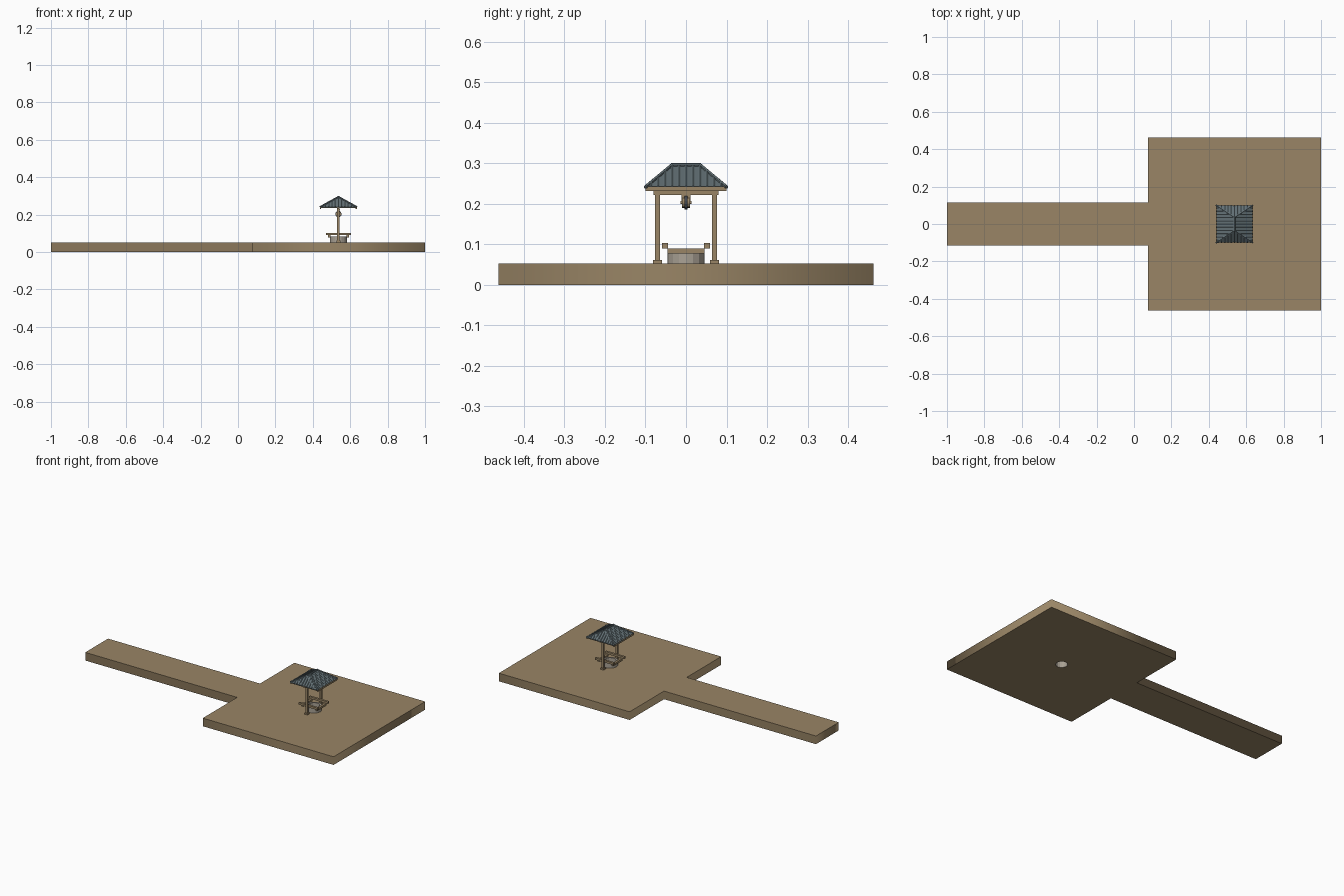
import bpy, bmesh, math
from mathutils import Vector

if "Cube" in bpy.data.objects:
    bpy.data.objects.remove(bpy.data.objects["Cube"])

CX = 0.537   # centre of the well along x


def material(name, rgb):
    m = bpy.data.materials.new(name)
    m.diffuse_color = (*rgb, 1)
    m.use_nodes = True
    m.node_tree.nodes["Principled BSDF"].inputs["Base Color"].default_value = m.diffuse_color
    return m


WOOD = material("tan wood", (0.32, 0.235, 0.132))
STONE = material("pale stone", (0.40, 0.36, 0.30))
SLATE = material("slate grey", (0.125, 0.165, 0.18))
METAL = material("dark metal", (0.06, 0.065, 0.075))


def finish(name, bm, mat):
    bmesh.ops.recalc_face_normals(bm, faces=bm.faces)
    me = bpy.data.meshes.new(name)
    bm.to_mesh(me)
    bm.free()
    me.materials.append(mat)
    ob = bpy.data.objects.new(name, me)
    bpy.context.collection.objects.link(ob)
    return ob


def box(name, x, y, z, mat):
    """Box from (min, max) ranges; x is relative to the well centre."""
    bm = bmesh.new()
    bmesh.ops.create_cube(bm, size=1)
    for v in bm.verts:
        v.co = [r[0] + (c + 0.5) * (r[1] - r[0]) for c, r in zip(v.co, (x, y, z))]
        v.co.x += CX
    return finish(name, bm, mat)


def rod(bm, a, b, r, sides=6):
    """Closed cylinder between two points."""
    a, b = Vector(a), Vector(b)
    d = b - a
    new = bmesh.ops.create_cone(bm, cap_ends=True, segments=sides, radius1=r,
                                radius2=r, depth=d.length)["verts"]
    rot = d.to_track_quat('Z', 'Y')
    for v in new:
        v.co = rot @ v.co + (a + b) / 2


# Ground slab: square yard plus path, with a round shaft through it
cu = bpy.data.curves.new("ground_slab", 'CURVE')
cu.dimensions = '2D'
cu.fill_mode = 'BOTH'
cu.extrude = 0.026
outline = [(-1, -.115), (.075, -.115), (.075, -.4625), (1, -.4625),
           (1, .4625), (.075, .4625), (.075, .115), (-1, .115)]
shaft = [(CX + .036 * math.cos(i * math.tau / 16), .036 * math.sin(i * math.tau / 16))
         for i in range(16)]
for pts in (outline, shaft):
    sp = cu.splines.new('POLY')
    sp.points.add(len(pts) - 1)
    for p, (x, y) in zip(sp.points, pts):
        p.co = (x, y, 0, 1)
    sp.use_cyclic_u = True
slab = bpy.data.objects.new("ground_slab", cu)
slab.location.z = 0.026
bpy.context.collection.objects.link(slab)
cu.materials.append(WOOD)
bpy.context.view_layer.objects.active = slab
slab.select_set(True)
bpy.ops.object.convert(target='MESH')

# Stone well ring, lining the shaft and standing above the ground
bm = bmesh.new()
profile = [(.034, 0), (.0358, 0), (.0358, .051), (.046, .051), (.046, .082), (.034, .082)]
N = 16
rings = [[bm.verts.new((CX + r * math.cos(i * math.tau / N), r * math.sin(i * math.tau / N), z))
          for r, z in profile] for i in range(N)]
for i in range(N):
    a, b = rings[i], rings[(i + 1) % N]
    for k in range(len(profile)):
        j = (k + 1) % len(profile)
        bm.faces.new((a[k], b[k], b[j], a[j]))
finish("well_ring", bm, STONE)

# Board frame on the well, posts and feet, mirrored
for s, side in ((-1, "left"), (1, "right")):
    def span(c, h):
        return (s * c - h, s * c + h)
    box(side + "_lower_board", span(.050, .007), (-.046, .046), (.077, .09), WOOD)
    box(side + "_upper_board", (-.067, .067), span(.052, .007), (.09, .103), WOOD)
    box(side + "_post", (-.007, .007), span(.07, .006), (.05, .224), WOOD)
    box(side + "_post_foot", (-.011, .011), span(.07, .011), (.05, .061), WOOD)
    box(side + "_eave_board", span(.095, .003), (-.1, .1), (.231, .243), WOOD)

# Beams under the roof
box("cross_beam", (-.008, .008), (-.08, .08), (.222, .231), WOOD)
box("roof_beam", (-.007, .007), (-.098, .098), (.231, .244), WOOD)
box("king_post", (-.006, .006), (-.03, .03), (.244, .285), WOOD)

# Pulley
box("pulley_hanger", (-.006, .006), (-.011, .011), (.205, .222), WOOD)
for name, h, r, z, mat in (("pulley_wheel", .004, .017, .203, METAL),
                           ("pulley_cheeks", .010, .013, .203, WOOD),
                           ("pulley_axle", .014, .004, .203, WOOD)):
    bm = bmesh.new()
    rod(bm, (CX, -h, z), (CX, h, z), r, 14)
    finish(name, bm, mat)

# Hipped roof shell with a wooden underside
E, R, Z0, Z1 = 0.098, 0.035, 0.241, 0.295


def roof_shell(name, drop, thick, mat):
    bm = bmesh.new()
    layers = []
    for dz in (-drop, -drop - thick):
        c = [bm.verts.new((CX + x * E, y * .1, Z0 + dz))
             for x, y in ((-1, -1), (1, -1), (1, 1), (-1, 1))]
        f, b = [bm.verts.new((CX, y, Z1 + dz)) for y in (-R, R)]
        for face in ((c[0], c[1], f), (c[1], c[2], b, f), (c[2], c[3], b), (c[3], c[0], f, b)):
            bm.faces.new(face)
        layers.append(c)
    for i in range(4):
        j = (i + 1) % 4
        bm.faces.new((layers[0][i], layers[0][j], layers[1][j], layers[1][i]))
    finish(name, bm, mat)


roof_shell("roof_cover", 0, .003, SLATE)
roof_shell("roof_lining", .0032, .003, WOOD)

# Tile ribs running up each slope, stopping at the hips
bm = bmesh.new()
RIBS = 11
for i in range(RIBS):
    u = (i - (RIBS - 1) / 2) * 0.0172
    for s in (-1, 1):
        t = min(1, (.1 - abs(u)) / (.1 - R))
        rod(bm, (CX + s * E, u, Z0), (CX + s * E * (1 - t), u, Z0 + t * (Z1 - Z0)), .004)
        t = 1 - abs(u) / E
        rod(bm, (CX + u, s * .1, Z0), (CX + u, s * (.1 - t * (.1 - R)), Z0 + t * (Z1 - Z0)), .004)
finish("roof_ribs", bm, SLATE)

# Hip and ridge caps
bm = bmesh.new()
rod(bm, (CX, -R - .002, Z1), (CX, R + .002, Z1), .006, 8)
for sx in (-1, 1):
    for sy in (-1, 1):
        rod(bm, (CX + sx * E, sy * .1, Z0), (CX, sy * R, Z1), .005)
finish("roof_ridge_caps", bm, SLATE)
